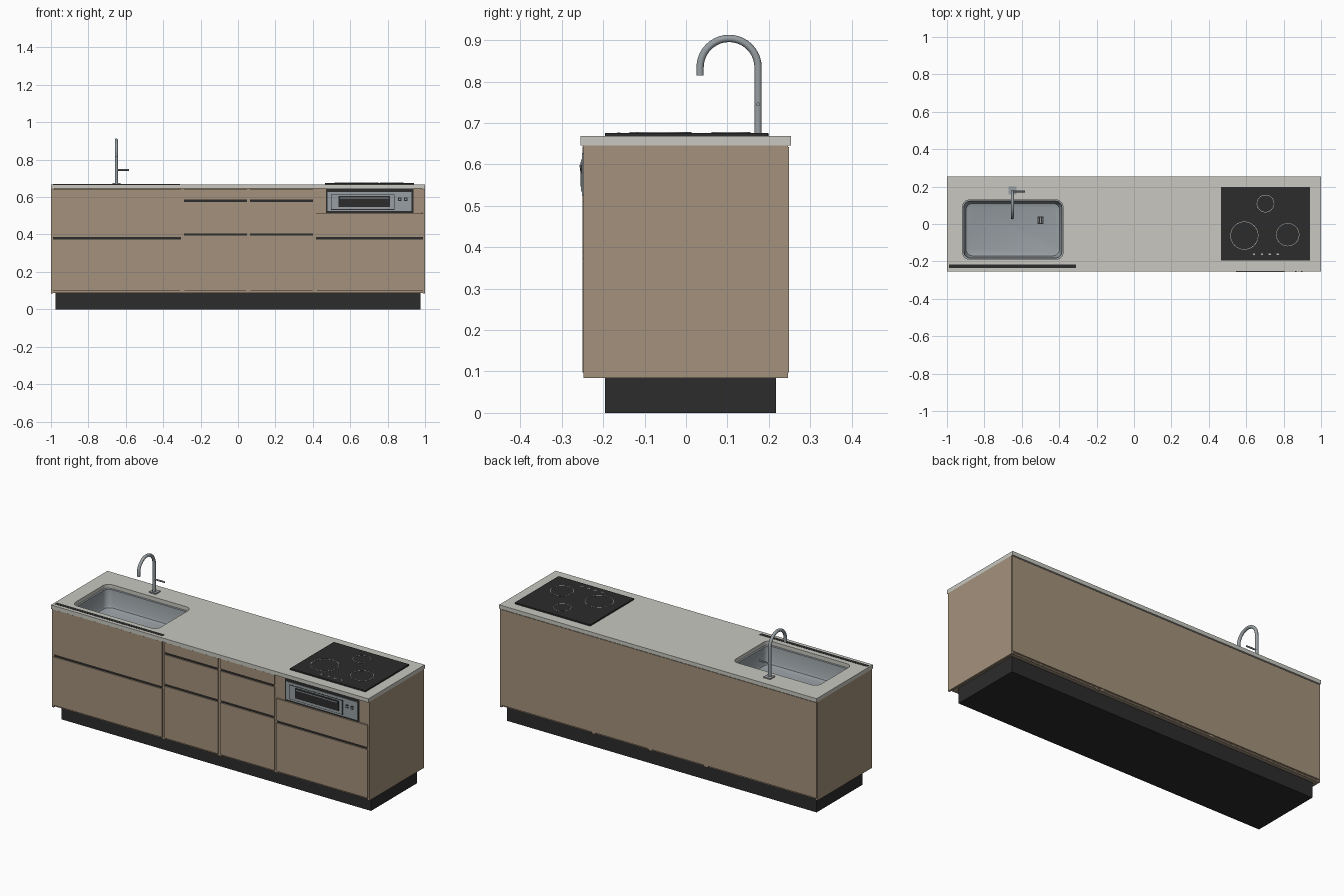
import bpy, bmesh, math
from mathutils import Vector

if "Cube" in bpy.data.objects:
    bpy.data.objects.remove(bpy.data.objects["Cube"])


def material(name, rgb):
    m = bpy.data.materials.new(name)
    m.diffuse_color = (*rgb, 1)
    m.use_nodes = True
    m.node_tree.nodes["Principled BSDF"].inputs["Base Color"].default_value = m.diffuse_color
    return m


WOOD = material("oak", (0.37, 0.285, 0.2))
STONE = material("worktop_grey", (0.58, 0.575, 0.53))
DARK = material("charcoal", (0.025, 0.025, 0.025))
STEEL = material("steel", (0.31, 0.345, 0.365))
PALE = material("pale_marking", (0.5, 0.5, 0.5))


def finish(name, bm, mat, smooth=False):
    mesh = bpy.data.meshes.new(name)
    bm.to_mesh(mesh)
    bm.free()
    ob = bpy.data.objects.new(name, mesh)
    bpy.context.collection.objects.link(ob)
    mesh.materials.append(mat)
    if smooth:
        bpy.ops.object.select_all(action='DESELECT')
        ob.select_set(True)
        bpy.context.view_layer.objects.active = ob
        bpy.ops.object.shade_smooth_by_angle(angle=math.radians(40))
    return ob


def box(name, x, y, z, mat):
    bm = bmesh.new()
    bmesh.ops.create_cube(bm, size=1)
    for v in bm.verts:
        v.co = [(r[0] + r[1]) / 2 + c * (r[1] - r[0]) for c, r in zip(v.co, (x, y, z))]
    return finish(name, bm, mat)


def loft(name, loops, mat, start=True, end=True, closed=False, smooth=True, face_up=False):
    """Bridge equal-length loops of points, with optional end caps."""
    bm = bmesh.new()
    rows = [[bm.verts.new(p) for p in loop] for loop in loops]
    pairs = list(zip(rows, rows[1:])) + ([(rows[-1], rows[0])] if closed else [])
    n = len(rows[0])
    for a, b in pairs:
        for i in range(n):
            j = (i + 1) % n
            bm.faces.new((a[i], a[j], b[j], b[i]))
    if start:
        bm.faces.new(rows[0][::-1])
    if end:
        bm.faces.new(rows[-1])
    bmesh.ops.recalc_face_normals(bm, faces=bm.faces[:])
    if face_up:
        bm.faces.ensure_lookup_table()
        if bm.faces[-1].normal.z < 0:
            bmesh.ops.reverse_faces(bm, faces=bm.faces[:])
    return finish(name, bm, mat, smooth)


def rounded_rect(cx, cy, hx, hy, r, z, steps=6):
    pts = []
    for q, (sx, sy) in enumerate(((1, 1), (-1, 1), (-1, -1), (1, -1))):
        for k in range(steps + 1):
            a = (q + k / steps) * math.pi / 2
            pts.append((cx + sx * (hx - r) + r * math.cos(a),
                        cy + sy * (hy - r) + r * math.sin(a), z))
    return pts


def circle(cx, cy, r, z, n=40):
    return [(cx + r * math.cos(2 * math.pi * i / n),
             cy + r * math.sin(2 * math.pi * i / n), z) for i in range(n)]


# Plinth and cabinet shell
box("plinth", (-0.975, 0.975), (-0.195, 0.217), (0, 0.09), DARK)
box("cabinet_floor", (-0.99, 0.99), (-0.24, 0.24), (0.088, 0.1), WOOD)
box("cabinet_back", (-0.985, 0.985), (0.235, 0.242), (0.095, 0.646), WOOD)
box("back_panel", (-0.997, 0.997), (0.243, 0.249), (0.098, 0.642), WOOD)
box("cabinet_face", (-0.985, 0.985), (-0.240, -0.235), (0.095, 0.646), WOOD)
for s, side in ((-1, "left"), (1, "right")):
    box(side + "_side_panel", sorted((s * 0.988, s * 1.0)), (-0.247, 0.246), (0.084, 0.646), WOOD)

# Dividers show between the drawer columns
SPLITS = (-0.297, 0.055, 0.41)
for i, x in enumerate(SPLITS):
    box(f"divider_{i}", (x - 0.012, x + 0.012), (-0.244, 0.244), (0.086, 0.112), WOOD)
    box(f"divider_front_{i}", (x - 0.008, x + 0.008), (-0.244, -0.236), (0.1, 0.646), WOOD)

# Drawer fronts: left, right, and the heights of their horizontal seams
COLUMNS = ((-0.992, -0.303, (0.098, 0.38, 0.643)),
           (-0.291, 0.049, (0.098, 0.40, 0.58, 0.643)),
           (0.061, 0.404, (0.098, 0.40, 0.58, 0.643)),
           (0.416, 0.992, (0.098, 0.38, 0.512)))
for c, (x0, x1, seams) in enumerate(COLUMNS):
    for r, (z0, z1) in enumerate(zip(seams, seams[1:])):
        low = z0 + (0.006 if r else 0)
        high = z1 - (0.006 if r < len(seams) - 2 else 0)
        box(f"drawer_front_{c}_{r}", (x0, x1), (-0.25, -0.239), (low, high), WOOD)
        if r:
            box(f"finger_groove_{c}_{r}", (x0, x1), (-0.244, -0.238),
                (z0 - 0.007, z0 + 0.007), DARK)

# Grill oven set under the hob, with filler strips either side
box("oven_filler_left", (0.418, 0.47), (-0.245, -0.239), (0.516, 0.643), WOOD)
box("oven_filler_right", (0.937, 0.99), (-0.245, -0.239), (0.516, 0.643), WOOD)
box("oven_surround", (0.47, 0.937), (-0.247, -0.236), (0.515, 0.645), DARK)
box("oven_panel", (0.479, 0.928), (-0.251, -0.24), (0.525, 0.628), STEEL)
box("oven_door_gap", (0.498, 0.836), (-0.2515, -0.245), (0.532, 0.615), DARK)
box("oven_door", (0.501, 0.833), (-0.253, -0.245), (0.535, 0.612), STEEL)
box("oven_window", (0.537, 0.812), (-0.2545, -0.25), (0.547, 0.606), DARK)
box("oven_handle", (0.545, 0.804), (-0.2565, -0.252), (0.593, 0.598), STEEL)
for i, x in enumerate((0.864, 0.896)):
    box(f"oven_knob_{i}", (x - 0.009, x + 0.009), (-0.2545, -0.25), (0.578, 0.597), DARK)
    box(f"oven_knob_mark_{i}", (x - 0.004, x + 0.004), (-0.2555, -0.252), (0.584, 0.591), STEEL)

# Worktop with a rounded sink opening
SINK = (-0.648, -0.03)
worktop = box("worktop", (-1, 1), (-0.255, 0.253), (0.646, 0.668), STONE)
cutter = loft("sink_cutter", [rounded_rect(*SINK, 0.268, 0.158, 0.035, z) for z in (0.6, 0.7)],
              STONE, smooth=False)
cut = worktop.modifiers.new("sink_opening", 'BOOLEAN')
cut.operation = 'DIFFERENCE'
cut.solver = 'EXACT'
cut.object = cutter
cutter.hide_render = True
cutter.display_type = 'WIRE'
box("worktop_front_slot", (-0.99, -0.31), (-0.236, -0.216), (0.666, 0.669), DARK)

# Sink basin and drain
BASIN = ((-0.006, 0.6455), (0.006, 0.643), (0.012, 0.56), (0.018, 0.546), (0.034, 0.54))
loft("sink_basin", [rounded_rect(*SINK, 0.268 - d, 0.158 - d, 0.035, z) for d, z in BASIN],
     STEEL, start=False, face_up=True)
DX, DY = -0.5, 0.02
loft("drain_rim", [circle(DX, DY, 0.022, z, 24) for z in (0.539, 0.5415)], STEEL)
box("drain_plate", (DX - 0.016, DX + 0.016), (DY - 0.019, DY + 0.019), (0.54, 0.543), DARK)
for i in (-1, 0, 1):
    box(f"drain_bar_{i + 1}", (DX + i * 0.009 - 0.0015, DX + i * 0.009 + 0.0015),
        (DY - 0.014, DY + 0.014), (0.542, 0.544), STEEL)

# Gooseneck tap: circular sections swept along a path in the YZ plane
TX, CY, CZ, BEND, TUBE = -0.65, 0.104, 0.834, 0.07, 0.0088
path = [(CY + BEND, 0.668, 0)]
path += [(CY + BEND * math.cos(a), CZ + BEND * math.sin(a), a)
         for a in (math.pi * k / 20 for k in range(21))]
path += [(CY - BEND, 0.814, math.pi)]
sections = []
for y, z, a in path:
    out = Vector((0, math.cos(a), math.sin(a)))
    sections.append([Vector((TX, y, z)) + TUBE * (math.cos(t) * Vector((1, 0, 0)) + math.sin(t) * out)
                     for t in (2 * math.pi * k / 16 for k in range(16))])
loft("tap_spout", sections, STEEL)
box("tap_base", (TX - 0.021, TX + 0.021), (0.158, 0.2), (0.667, 0.674), STEEL)
loft("tap_lever", [[(x, CY + BEND + 0.0045 * math.cos(t), 0.745 + 0.0045 * math.sin(t))
                    for t in (2 * math.pi * k / 12 for k in range(12))]
                   for x in (TX, TX + 0.066)], STEEL)

# Hob with burner rings and touch buttons
box("hob_glass", (0.465, 0.94), (-0.196, 0.198), (0.667, 0.676), DARK)
for i, (x, y, r) in enumerate(((0.59, -0.062, 0.075), (0.822, -0.057, 0.062), (0.703, 0.109, 0.047))):
    loft(f"burner_ring_{i}", [circle(x, y, r + d, z) for d, z in
                              ((0, 0.6755), (0, 0.6775), (-0.0025, 0.6775), (-0.0025, 0.6755))],
         PALE, start=False, end=False, closed=True)
for i in range(4):
    x = 0.642 + i * 0.042
    box(f"touch_button_{i}", (x - 0.006, x + 0.006), (-0.166, -0.158), (0.6755, 0.677), PALE)
